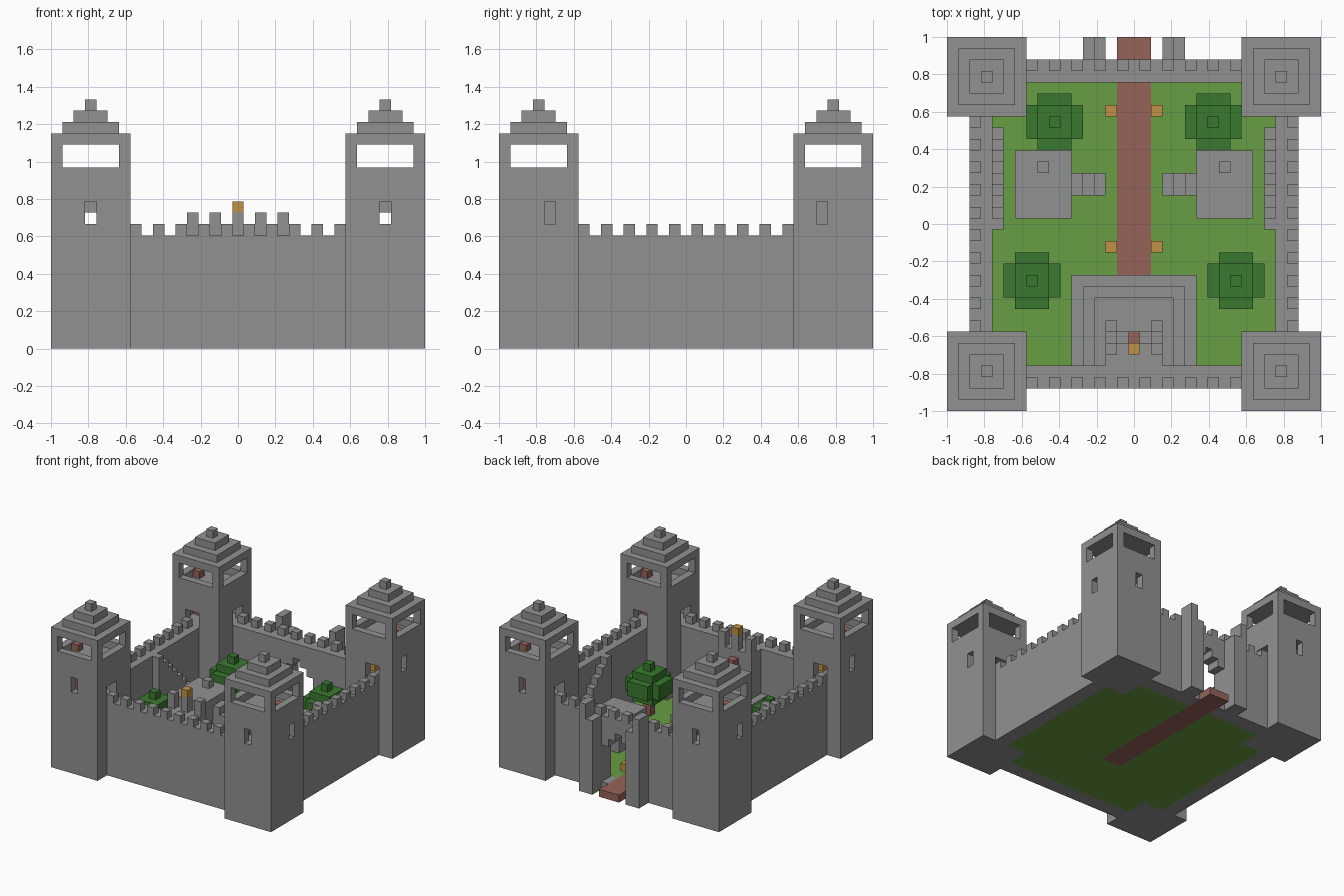
import bpy, bmesh
from mathutils import Vector

U = 2 / 33      # one block
HALF = 16.5     # half the plan, in blocks

cube = bpy.data.objects.get("Cube")
if cube:
    bpy.data.objects.remove(cube, do_unlink=True)


def material(name, r, g, b):
    m = bpy.data.materials.new(name)
    m.use_nodes = True
    m.diffuse_color = (r, g, b, 1)
    m.node_tree.nodes["Principled BSDF"].inputs["Base Color"].default_value = (r, g, b, 1)
    return m


STONE = material("grey_stone", .285, .285, .285)
GRASS = material("grass_green", .138, .34, .056)
LEAF = material("dark_leaf_green", .042, .19, .028)
BROWN = material("red_brown", .305, .125, .098)
GOLD = material("gold", .53, .285, .06)


def blocks(name, mat, boxes, mirror=""):
    """Boxes (x0, x1, y0, y1, z0, z1) counted in blocks from the front corner."""
    bm = bmesh.new()
    for x0, x1, y0, y1, z0, z1 in boxes:
        lo = Vector((x0 - HALF, y0 - HALF, z0)) * U
        hi = Vector((x1 - HALF, y1 - HALF, z1)) * U
        for v in bmesh.ops.create_cube(bm, size=1)["verts"]:
            v.co = [hi[i] if v.co[i] > 0 else lo[i] for i in range(3)]
    mesh = bpy.data.meshes.new(name)
    bm.to_mesh(mesh)
    bm.free()
    mesh.materials.append(mat)
    obj = bpy.data.objects.new(name, mesh)
    bpy.context.collection.objects.link(obj)
    if mirror:
        mod = obj.modifiers.new("Mirror", "MIRROR")
        mod.use_axis = ["x" in mirror, "y" in mirror, False]
        mod.use_mirror_merge = False
    return obj


def cut(obj, boxes):
    """Carve box-shaped openings before any mirroring."""
    saved = [m.use_axis[:] for m in obj.modifiers]
    obj.modifiers.clear()
    for box in boxes:
        cutter = blocks("cutter", STONE, [box])
        mod = obj.modifiers.new("Cut", "BOOLEAN")
        mod.operation, mod.solver, mod.object = "DIFFERENCE", "EXACT", cutter
        bpy.context.view_layer.update()
        graph = bpy.context.evaluated_depsgraph_get()
        mesh = bpy.data.meshes.new_from_object(obj.evaluated_get(graph))
        obj.modifiers.clear()
        obj.data = mesh
        bpy.data.objects.remove(cutter, do_unlink=True)
    for axis in saved:
        mod = obj.modifiers.new("Mirror", "MIRROR")
        mod.use_axis = axis
        mod.use_mirror_merge = False


# Corner towers: guard room, lookout, slots and doors onto the walls
towers = blocks("corner_towers", STONE, [(0, 7, 0, 7, 0, 19)], "xy")
cut(towers, [
    (1, 6, 1, 6, 10, 14),
    (1, 6, 1, 6, 15, 18),
    (1, 6, -1, 8, 16, 18),
    (-1, 8, 1, 6, 16, 18),
    (3, 4, -1, 2, 11, 13),
    (-1, 2, 4, 5, 11, 13),
    (2, 4, 5, 8, 10, 12),
    (5, 8, 2, 4, 10, 12),
])
blocks("tower_roofs", STONE,
       [(i, 7 - i, i, 7 - i, 18 + i, 19 + i) for i in (1, 2, 3)], "xy")
blocks("tower_ladders", BROWN, [(1, 2, 3, 4, 10, 15.9)], "xy")
blocks("tower_lamps", GOLD, [(4, 5, 4, 5, 10, 11)], "xy")

# Curtain walls
blocks("front_wall", STONE, [(7, 26, 2, 4, 0, 10)])
blocks("side_walls", STONE, [(2, 4, 7, 26, 0, 10)], "x")
back = blocks("back_wall", STONE, [(7, 26, 29, 31, 0, 10)])
cut(back, [
    (14, 19, 28, 32, 1, 6),
    (15, 18, 28, 32, 5, 7),
    (16, 17, 28, 32, 6, 8),
    (15, 18, 28, 32, -1, 2),
])
blocks("gate_buttresses", STONE,
       [(12, 13, 31, 33, 0, 12), (13, 14, 31, 33, 0, 10)], "x")

# Battlements on every second block
odd = range(7, 26, 2)
blocks("end_battlements", STONE, [(i, i + 1, 2, 3, 10, 11) for i in odd], "y")
blocks("side_battlements", STONE, [(2, 3, i, i + 1, 10, 11) for i in odd], "x")

# Courtyard lawn either side of the path
blocks("lawn", GRASS, [(4, 15, 7, 26, 0, 1), (7, 15, 4, 7, 0, 1),
                       (7, 15, 26, 29, 0, 1)], "x")
blocks("lawn_under_dais", GRASS, [(15, 18, 4, 12, 0, 1)])
blocks("path", BROWN, [(15, 18, 12, 33, 0, 1)])
blocks("path_lamps", GOLD, [(14, 15, y, y + 1, 1, 2) for y in (14, 26)], "x")

# Stairs up to the side walls
blocks("wall_stairs", STONE,
       [(4, 5, 16 + i, 17 + i, 1, 10 - i) for i in range(9)], "x")

# Raised platforms with steps and a post
blocks("platforms", STONE, [(6, 11, 17, 23, 1, 5), (8, 9, 21, 22, 5, 6)], "x")
blocks("platform_steps", STONE,
       [(11 + i, 12 + i, 19, 21, 1, 4 - i) for i in range(3)], "x")

# Trees
for place, cx, cy in (("front", 7, 11), ("back", 9, 25)):
    def crown(rx, ry, low, high):
        return (cx - rx, cx + rx + 1, cy - ry, cy + ry + 1, low, high)
    blocks(place + "_tree_trunks", BROWN, [crown(0, 0, 1, 3)], "x")
    blocks(place + "_tree_leaves", LEAF,
           [crown(1, 1, 3, 7), crown(2, 1, 4, 6), crown(1, 2, 4, 6),
            crown(0, 0, 7, 8)], "x")

# Stepped dais and throne
blocks("dais", STONE,
       [(11 + i, 22 - i, 4, 12 - i, 1 + i, 2 + i) for i in range(3)])
blocks("throne_seat", STONE, [(15, 18, 6, 7, 4, 5)])
blocks("throne_back", STONE, [(14, 19, 4, 6, 4, 10), (16, 17, 5, 6, 10, 12)])
blocks("throne_posts", STONE, [(14, 15, 5, 6, 10, 12)], "x")
blocks("throne_arms", STONE, [(14, 15, 6, 7, 4, 6), (14, 15, 7, 8, 4, 7)], "x")
blocks("throne_cushion", BROWN, [(16, 17, 6, 7, 8, 9)])
blocks("throne_finial", GOLD, [(16, 17, 5, 6, 12, 13)])
